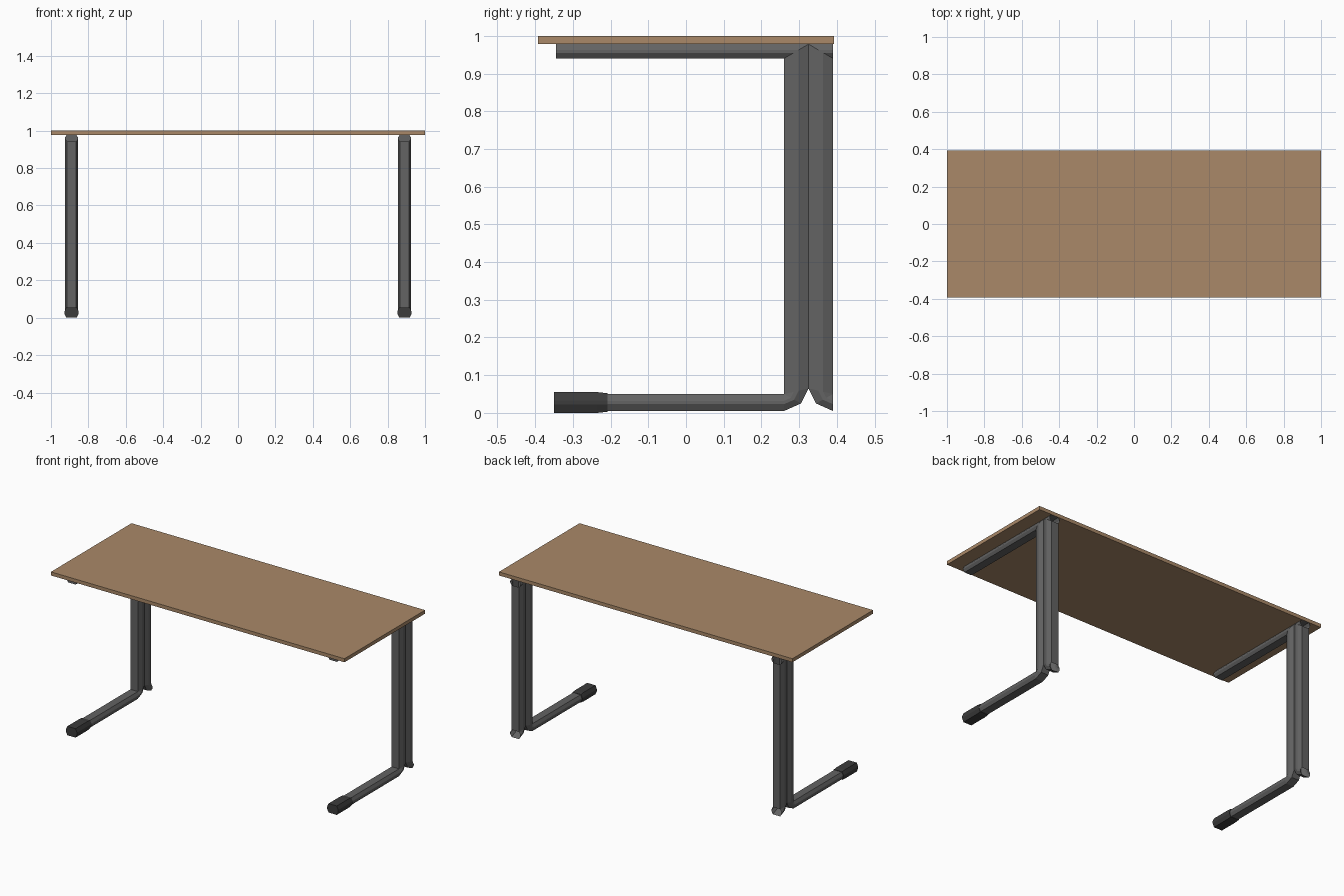
import bpy, bmesh

if "Cube" in bpy.data.objects:
    bpy.data.objects.remove(bpy.data.objects["Cube"])

LEG_X = 0.89


def material(name, rgb):
    m = bpy.data.materials.new(name)
    m.diffuse_color = (*rgb, 1.0)
    m.use_nodes = True
    m.node_tree.nodes["Principled BSDF"].inputs["Base Color"].default_value = m.diffuse_color
    return m


wood = material("wood", (0.40, 0.25, 0.14))
metal = material("dark_metal", (0.125, 0.125, 0.125))
rubber = material("black_rubber", (0.045, 0.045, 0.045))


def finish(name, bm, mat, mirrored=False):
    bmesh.ops.remove_doubles(bm, verts=bm.verts, dist=1e-5)
    bmesh.ops.recalc_face_normals(bm, faces=bm.faces)
    mesh = bpy.data.meshes.new(name)
    bm.to_mesh(mesh)
    bm.free()
    mesh.materials.append(mat)
    ob = bpy.data.objects.new(name, mesh)
    bpy.context.collection.objects.link(ob)
    if mirrored:
        ob.modifiers.new("mirror", "MIRROR").use_axis[0] = True
    return ob


def tube(name, stations, mat, cap_start, cap_end, narrow=0.025, wide=0.035):
    """Faceted tube through stations of (inner y, inner z, outer y, outer z)."""
    section = [(narrow, 0), (wide, 0.4), (wide, 0.6), (narrow, 1)]
    section += [(-x, t) for x, t in reversed(section)]
    bm = bmesh.new()
    rings = []
    for iy, iz, oy, oz in stations:
        rings.append([bm.verts.new((LEG_X + x, iy + (oy - iy) * t, iz + (oz - iz) * t))
                      for x, t in section])
    n = len(section)
    for a, b in zip(rings, rings[1:]):
        for i in range(n):
            j = (i + 1) % n
            bm.faces.new((a[i], a[j], b[j], b[i]))
    if cap_start:
        bm.faces.new(rings[0])
    if cap_end:
        bm.faces.new(rings[-1])
    return finish(name, bm, mat, mirrored=True)


# Table top
bm = bmesh.new()
bmesh.ops.create_cube(bm, size=1)
bmesh.ops.scale(bm, vec=(2.0, 0.784, 0.022), verts=bm.verts)
bmesh.ops.translate(bm, vec=(0, 0, 0.989), verts=bm.verts)
finish("table_top", bm, wood)

# Front C-shaped tube: foot, bend, column, support arm under the top
tube("front_leg_tube", [
    (-0.34, 0.05, -0.34, 0.005),
    (0.26, 0.05, 0.26, 0.005),
    (0.26, 0.05, 0.305, 0.025),
    (0.26, 0.05, 0.325, 0.065),
    (0.26, 0.94, 0.325, 0.978),
    (-0.345, 0.94, -0.345, 0.978),
], metal, True, True)

# Rear tube: its bends are cut off flush and left open at the back
tube("rear_leg_tube", [
    (0.39, 0.05, 0.39, 0.005),
    (0.39, 0.05, 0.345, 0.025),
    (0.39, 0.05, 0.325, 0.065),
    (0.39, 0.94, 0.325, 0.978),
    (0.39, 0.94, 0.39, 0.978),
], metal, False, False)

# End cap on each foot, tapering back to the tube
cap = tube("foot_cap", [
    (-0.35, 0.055, -0.35, 0.0),
    (-0.235, 0.055, -0.235, 0.0),
    (-0.208, 0.052, -0.208, 0.003),
], rubber, True, True, narrow=0.028, wide=0.038)
